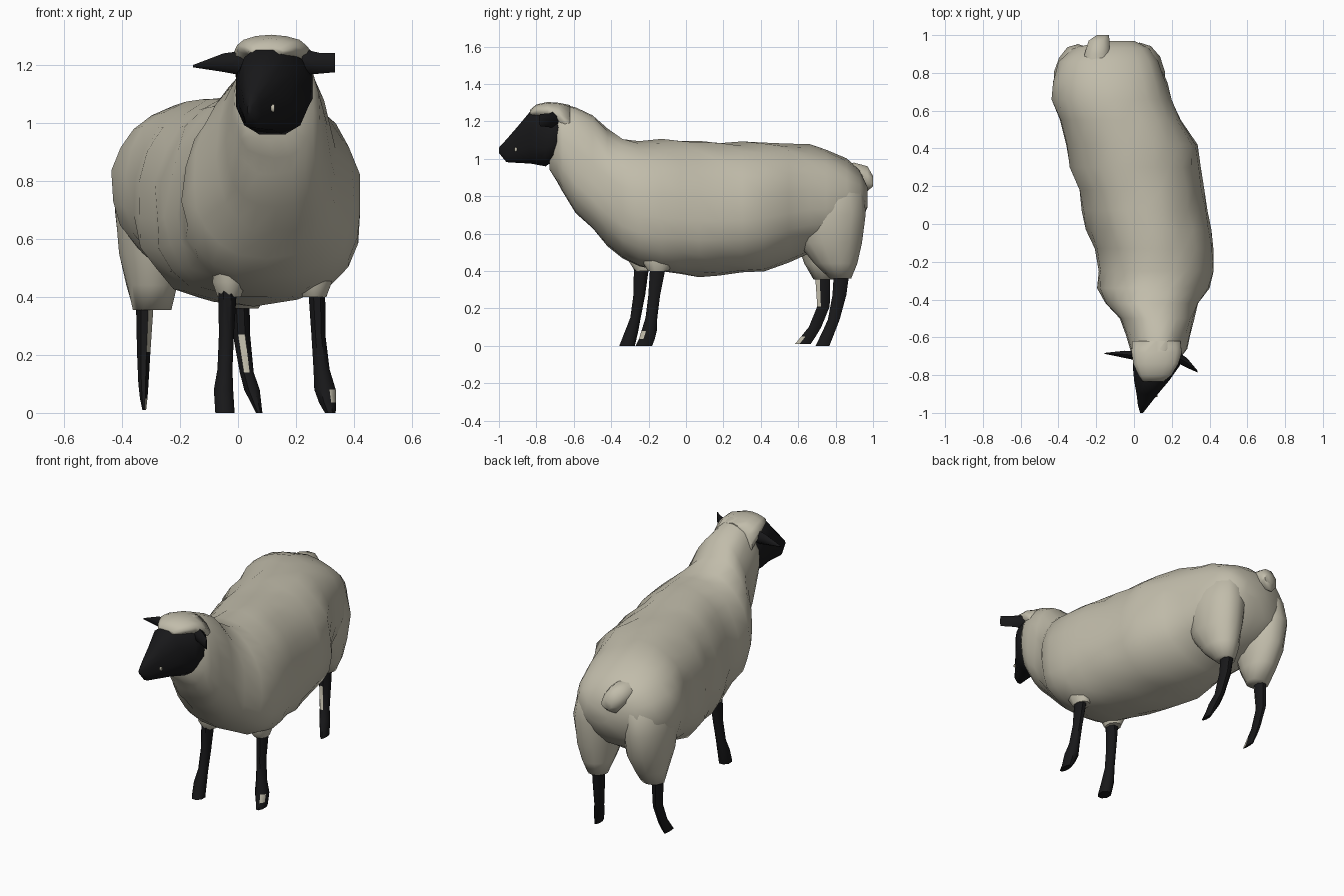
import bpy, bmesh, math, random

random.seed(4)


def material(name, rgb):
    m = bpy.data.materials.new(name)
    m.diffuse_color = (*rgb, 1)
    return m


wool = material("cream wool", (0.535, 0.505, 0.405))
black = material("black skin", (0.009, 0.009, 0.010))


def loft(name, axis, rings, mat, sides=10, power=1.0, bump=0.0, angle=60, patch=None, egg=None):
    """Skin oval rings (x, y, z, half size a, half size b) across the given axis.
    Faces for which patch(normal, centre) holds become wool; egg(y) narrows the top."""
    bm = bmesh.new()
    loops = []
    for x, y, z, a, b in rings:
        loop = []
        for i in range(sides):
            t = 2 * math.pi * (i + 0.5) / sides
            c, s = math.cos(t), math.sin(t)
            k = 1 + random.uniform(-bump, bump)
            u = math.copysign(abs(c) ** power, c) * a * k
            v = math.copysign(abs(s) ** power, s) * b * k
            if egg:
                u *= 1 - egg(y) * s
            p = {"x": (x, y + u, z + v), "y": (x + u, y, z + v), "z": (x + u, y + v, z)}[axis]
            loop.append(bm.verts.new(p))
        loops.append(loop)
    for l0, l1 in zip(loops, loops[1:]):
        for i in range(sides):
            j = (i + 1) % sides
            bm.faces.new((l0[i], l0[j], l1[j], l1[i]))
    bm.faces.new(loops[0])
    bm.faces.new(loops[-1])
    bmesh.ops.recalc_face_normals(bm, faces=bm.faces)
    bm.normal_update()
    if patch:
        for f in bm.faces:
            f.material_index = int(patch(f.normal, f.calc_center_median()))
    me = bpy.data.meshes.new(name)
    bm.to_mesh(me)
    bm.free()
    me.materials.append(mat)
    if patch:
        me.materials.append(wool)
    ob = bpy.data.objects.new(name, me)
    bpy.context.collection.objects.link(ob)
    bpy.ops.object.select_all(action="DESELECT")
    ob.select_set(True)
    bpy.context.view_layer.objects.active = ob
    bpy.ops.object.shade_smooth_by_angle(angle=math.radians(angle))
    return ob


def spans(rows):
    """Turn (y, centre x, half width, bottom, top) rows into rings."""
    return [(cx, y, (zb + zt) / 2, hw, (zt - zb) / 2) for y, cx, hw, zb, zt in rows]


# Fleece: rump, barrel, chest and neck
loft("fleece_body", "y", spans([
    (0.97, -0.08, 0.08, 0.74, 0.85),
    (0.93, -0.12, 0.20, 0.65, 0.935),
    (0.86, -0.13, 0.265, 0.57, 1.00),
    (0.75, -0.125, 0.30, 0.51, 1.05),
    (0.66, -0.115, 0.32, 0.49, 1.072),
    (0.55, -0.07, 0.325, 0.45, 1.08),
    (0.42, -0.01, 0.345, 0.405, 1.085),
    (0.30, 0.00, 0.345, 0.385, 1.085),
    (0.18, 0.04, 0.33, 0.375, 1.09),
    (0.07, 0.055, 0.33, 0.375, 1.095),
    (-0.03, 0.08, 0.325, 0.385, 1.10),
    (-0.13, 0.11, 0.312, 0.395, 1.10),
    (-0.25, 0.12, 0.305, 0.42, 1.10),
    (-0.34, 0.105, 0.29, 0.47, 1.11),
    (-0.42, 0.095, 0.245, 0.535, 1.16),
    (-0.50, 0.125, 0.195, 0.625, 1.235),
    (-0.59, 0.13, 0.168, 0.71, 1.28),
    (-0.66, 0.13, 0.15, 0.82, 1.295),
    (-0.69, 0.125, 0.135, 0.88, 1.295),
    (-0.73, 0.105, 0.085, 0.94, 1.15)]),
    wool, sides=22, power=0.87, bump=0.025, angle=80,
    egg=lambda y: 0.15 * min(1, max(0, (0.6 - y) / 0.5)))

# Wool over the forehead
loft("fleece_cap", "y", spans([
    (-0.62, 0.12, 0.13, 1.08, 1.285),
    (-0.68, 0.12, 0.135, 1.16, 1.30),
    (-0.74, 0.115, 0.122, 1.21, 1.303),
    (-0.80, 0.11, 0.09, 1.22, 1.29),
    (-0.835, 0.10, 0.055, 1.23, 1.26)]),
    wool, sides=14, bump=0.02, angle=75)

# Woolly thighs and shoulder cuffs
loft("left_thigh", "z", [
    (-0.295, 0.74, 0.355, 0.068, 0.06), (-0.295, 0.75, 0.44, 0.09, 0.115),
    (-0.295, 0.76, 0.55, 0.118, 0.165), (-0.295, 0.76, 0.70, 0.132, 0.195),
    (-0.28, 0.74, 0.82, 0.125, 0.20), (-0.24, 0.72, 0.96, 0.08, 0.14)],
    wool, sides=14, bump=0.025, angle=75)
loft("right_thigh", "z", [
    (0.015, 0.825, 0.36, 0.058, 0.058), (0.025, 0.80, 0.44, 0.09, 0.115),
    (0.03, 0.77, 0.55, 0.12, 0.17), (0.03, 0.755, 0.70, 0.138, 0.21),
    (0.02, 0.74, 0.82, 0.128, 0.21), (-0.01, 0.72, 0.96, 0.08, 0.14)],
    wool, sides=14, bump=0.025, angle=75)
for side, x, y in (("left", -0.03, -0.22), ("right", 0.265, -0.15)):
    loft(side + "_shoulder_cuff", "z", [
        (x, y, 0.40, 0.042, 0.055), (x, y, 0.45, 0.06, 0.085), (x, y, 0.55, 0.05, 0.08)],
        wool, bump=0.04)

# Tail
loft("tail", "y", [
    (-0.20, 0.82, 0.935, 0.078, 0.045), (-0.195, 0.90, 0.925, 0.072, 0.058),
    (-0.185, 0.97, 0.893, 0.06, 0.072), (-0.165, 1.0, 0.88, 0.035, 0.03)],
    wool, sides=8)

# Head, tapering to the muzzle, with a pale nostril mark
loft("head", "y", spans([
    (-0.64, 0.125, 0.10, 1.04, 1.23),
    (-0.69, 0.125, 0.135, 1.00, 1.25),
    (-0.75, 0.118, 0.128, 0.955, 1.257),
    (-0.83, 0.093, 0.095, 0.97, 1.26),
    (-0.90, 0.07, 0.058, 0.975, 1.175),
    (-0.96, 0.05, 0.03, 0.98, 1.105),
    (-1.0, 0.04, 0.008, 1.03, 1.06)]),
    black, sides=12, power=0.8, angle=50)
loft("nostril_mark", "x", [
    (0.105, -0.91, 1.05, 0.009, 0.014), (0.125, -0.91, 1.05, 0.007, 0.012)], wool, sides=6)

# Ears
loft("left_ear", "x", [
    (0.03, -0.70, 1.205, 0.03, 0.045), (-0.05, -0.69, 1.207, 0.022, 0.032),
    (-0.155, -0.685, 1.195, 0.003, 0.004)], black, sides=6)
loft("right_ear", "x", [
    (0.22, -0.70, 1.21, 0.035, 0.045), (0.28, -0.735, 1.205, 0.03, 0.036),
    (0.335, -0.78, 1.207, 0.006, 0.033)], black, sides=6)

# Legs, from the fleece down to the hoof; some carry pale wool patches
legs = {
    "front_left_leg": ([
        (-0.035, -0.235, 0.46, 0.036, 0.046), (-0.04, -0.25, 0.27, 0.028, 0.034),
        (-0.045, -0.27, 0.15, 0.028, 0.030), (-0.05, -0.29, 0.08, 0.036, 0.038),
        (-0.045, -0.315, 0.0, 0.036, 0.045)], None),
    "front_right_leg": ([
        (0.27, -0.145, 0.46, 0.033, 0.048), (0.277, -0.17, 0.27, 0.026, 0.034),
        (0.288, -0.185, 0.15, 0.030, 0.034), (0.300, -0.197, 0.08, 0.040, 0.044),
        (0.309, -0.21, 0.035, 0.032, 0.046), (0.318, -0.225, 0.0, 0.020, 0.048)],
        lambda n, c: n.x > 0.4 and n.y < -0.4 and 0.035 < c.z < 0.08),
    "hind_left_leg": ([
        (-0.32, 0.73, 0.42, 0.035, 0.046), (-0.325, 0.735, 0.21, 0.025, 0.036),
        (-0.326, 0.69, 0.10, 0.019, 0.036), (-0.325, 0.655, 0.05, 0.014, 0.042),
        (-0.323, 0.625, 0.01, 0.007, 0.045)],
        lambda n, c: n.x > 0.3 and n.y < -0.1 and (c.z > 0.2 or c.z < 0.05)),
    "hind_right_leg": ([
        (0.005, 0.835, 0.42, 0.037, 0.046), (0.012, 0.82, 0.27, 0.032, 0.040),
        (0.030, 0.79, 0.14, 0.026, 0.034), (0.048, 0.765, 0.08, 0.029, 0.036),
        (0.073, 0.73, 0.0, 0.012, 0.040)],
        lambda n, c: n.y < -0.8 and 0.14 < c.z < 0.27),
}
for name, (rings, patch) in legs.items():
    loft(name, "z", rings, black, sides=8, angle=50, patch=patch)
